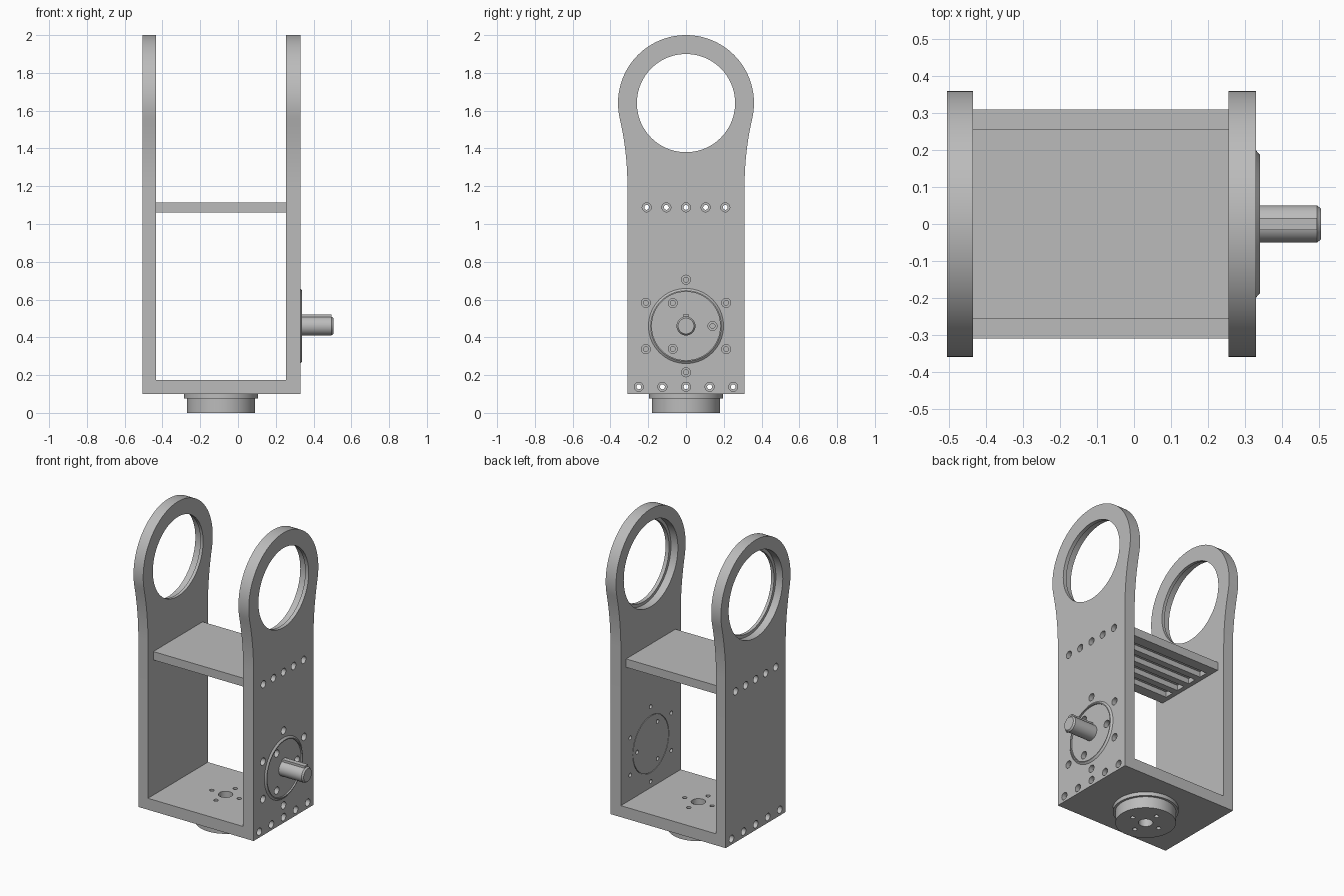
import bpy, bmesh, math
from mathutils import Vector

if "Cube" in bpy.data.objects:
    bpy.data.objects.remove(bpy.data.objects["Cube"], do_unlink=True)

grey = bpy.data.materials.new("machined_grey")
grey.use_nodes = True
grey.diffuse_color = (0.5, 0.5, 0.5, 1)
grey.node_tree.nodes["Principled BSDF"].inputs["Base Color"].default_value = grey.diffuse_color

LEFT, RIGHT = (0.255, 0.33), (-0.505, -0.435)   # plate spans in x
MOTOR_Z, RING_Z, HUB_X = 0.46, 1.64, -0.09


def add_lathe(bm, profile, origin, axis="x", n=64, ring=False):
    """Revolve (radius, offset) points; ring=True closes the profile on itself."""
    loops = []
    for r, d in profile:
        loop = []
        for i in range(n):
            a = math.tau * i / n
            u, v = r * math.cos(a), r * math.sin(a)
            p = (d, u, v) if axis == "x" else (u, v, d)
            loop.append(bm.verts.new(Vector(p) + Vector(origin)))
        loops.append(loop)
    pairs = list(zip(loops, loops[1:]))
    if ring:
        pairs.append((loops[-1], loops[0]))
    else:
        bm.faces.new(loops[0])
        bm.faces.new(loops[-1])
    for a, b in pairs:
        for i in range(n):
            j = (i + 1) % n
            bm.faces.new((a[i], a[j], b[j], b[i]))


def add_box(bm, xs, ys, zs):
    lo, hi = Vector((xs[0], ys[0], zs[0])), Vector((xs[1], ys[1], zs[1]))
    for v in bmesh.ops.create_cube(bm, size=1)["verts"]:
        v.co = (lo + hi) / 2 + v.co * (hi - lo)


def finish(name, bm):
    bmesh.ops.recalc_face_normals(bm, faces=bm.faces)
    mesh = bpy.data.meshes.new(name)
    bm.to_mesh(mesh)
    bm.free()
    mesh.materials.append(grey)
    ob = bpy.data.objects.new(name, mesh)
    bpy.context.collection.objects.link(ob)
    return ob


def activate(ob):
    bpy.ops.object.select_all(action="DESELECT")
    ob.select_set(True)
    bpy.context.view_layer.objects.active = ob


def cut(ob, cutter):
    mod = ob.modifiers.new("cut", "BOOLEAN")
    mod.operation, mod.solver, mod.object = "DIFFERENCE", "EXACT", cutter
    activate(ob)
    bpy.ops.object.modifier_apply(modifier=mod.name)


def side_plate(name, span):
    # Straight sides, concave blend, then a round head
    w, head, blend = 0.31, 0.36, 1.6
    cx, cz = w + blend, 1.2
    tilt = math.atan2(RING_Z - cz, cx)
    half = [(w, 0.1)]
    for i in range(10):
        a = math.pi - tilt * i / 9
        half.append((cx + blend * math.cos(a), cz + blend * math.sin(a)))
    for i in range(1, 33):
        a = -tilt + (math.pi / 2 + tilt) * i / 32
        half.append((head * math.cos(a), RING_Z + head * math.sin(a)))
    outline = half + [(-y, z) for y, z in reversed(half[:-1])]
    bm = bmesh.new()
    face = bm.faces.new([bm.verts.new((span[0], y, z)) for y, z in outline])
    ext = bmesh.ops.extrude_face_region(bm, geom=[face])
    verts = [g for g in ext["geom"] if isinstance(g, bmesh.types.BMVert)]
    bmesh.ops.translate(bm, verts=verts, vec=(span[1] - span[0], 0, 0))
    return finish(name, bm)


# Main frame
left_plate = side_plate("left_side_plate", LEFT)
right_plate = side_plate("right_side_plate", RIGHT)
inner = (RIGHT[1], LEFT[0])
bm = bmesh.new()
add_box(bm, inner, (-0.31, 0.31), (0.1, 0.175))
base = finish("base_plate", bm)
bm = bmesh.new()
add_box(bm, inner, (-0.255, 0.255), (1.06, 1.115))
shelf = finish("cross_shelf", bm)

# Turntable hub under the base
bm = bmesh.new()
add_lathe(bm, [(0.18, 0), (0.18, 0.075), (0.195, 0.075), (0.195, 0.1)], (HUB_X, 0, 0), "z")
hub = finish("turntable_hub", bm)

# Bearing seats, stepped towards -x
bm = bmesh.new()
for lo, hi in (LEFT, RIGHT):
    add_lathe(bm, [(0.28, -0.05), (0.28, 0.05), (0.26, 0.05), (0.26, 0.15)], (lo, 0, RING_Z), n=96)
seats = finish("seat_cutter", bm)

# Long bolt holes with counterbores at both ends
bm = bmesh.new()
R, r = 0.024, 0.013
bolt = [(R, -0.6), (R, RIGHT[0] + 0.03), (r, RIGHT[0] + 0.03),
        (r, LEFT[1] - 0.03), (R, LEFT[1] - 0.03), (R, 0.4)]
for i in range(-2, 3):
    add_lathe(bm, bolt, (0, 0.125 * i, 0.138), n=20)
    add_lathe(bm, bolt, (0, 0.104 * i, 1.088), n=20)
bolts = finish("bolt_cutter", bm)

# Motor screw holes and the seam around the motor face
bm = bmesh.new()
screw = [(r, 0.2), (r, LEFT[1] - 0.03), (R, LEFT[1] - 0.03), (R, 0.4)]
for count, radius, start in ((6, 0.245, math.pi / 2), (3, 0.14, 0)):
    for i in range(count):
        a = start + math.tau * i / count
        add_lathe(bm, screw, (0, radius * math.cos(a), MOTOR_Z + radius * math.sin(a)), n=20)
add_lathe(bm, [(0.183, 0.24), (0.187, 0.24), (0.187, 0.26), (0.183, 0.26)],
          (0, 0, MOTOR_Z), ring=True)
motor_holes = finish("motor_cutter", bm)

# Hub centre hole and four screw holes
bm = bmesh.new()
add_lathe(bm, [(0.043, -0.1), (0.043, 0.3)], (HUB_X, 0, 0), "z", 40)
for i in range(4):
    a = math.tau * i / 4
    add_lathe(bm, [(0.014, -0.1), (0.014, 0.3)],
              (HUB_X + 0.1 * math.cos(a), 0.1 * math.sin(a), 0), "z", 20)
hub_holes = finish("hub_cutter", bm)

# Lightening grooves under the shelf, leaving a rib around each bolt
bm = bmesh.new()
for y in (-0.156, -0.052, 0.052, 0.156):
    add_box(bm, (inner[0] + 0.03, inner[1] - 0.03), (y - 0.03, y + 0.03), (1.0, 1.095))
grooves = finish("groove_cutter", bm)

cuts = {left_plate: (seats, bolts, motor_holes), right_plate: (seats, bolts),
        base: (bolts, hub_holes), shelf: (bolts, grooves), hub: (hub_holes,)}
for ob, cutters in cuts.items():
    for c in cutters:
        cut(ob, c)
for c in (seats, bolts, motor_holes, hub_holes, grooves):
    bpy.data.objects.remove(c, do_unlink=True)

# Motor rim, shaft and key
bm = bmesh.new()
add_lathe(bm, [(0.2, 0.329), (0.187, 0.34), (0.181, 0.34), (0.181, 0.329)],
          (0, 0, MOTOR_Z), ring=True)
rim = finish("motor_rim", bm)
bm = bmesh.new()
add_lathe(bm, [(0.05, 0.325), (0.05, 0.495), (0.042, 0.505)], (0, 0, MOTOR_Z), n=48)
shaft = finish("motor_shaft", bm)
bm = bmesh.new()
add_box(bm, (0.329, 0.495), (-0.016, 0.016), (MOTOR_Z + 0.02, MOTOR_Z + 0.062))
finish("shaft_key", bm)

for ob in (left_plate, right_plate, base, shelf, hub, rim, shaft):
    activate(ob)
    bpy.ops.object.shade_smooth_by_angle(angle=math.radians(30))
